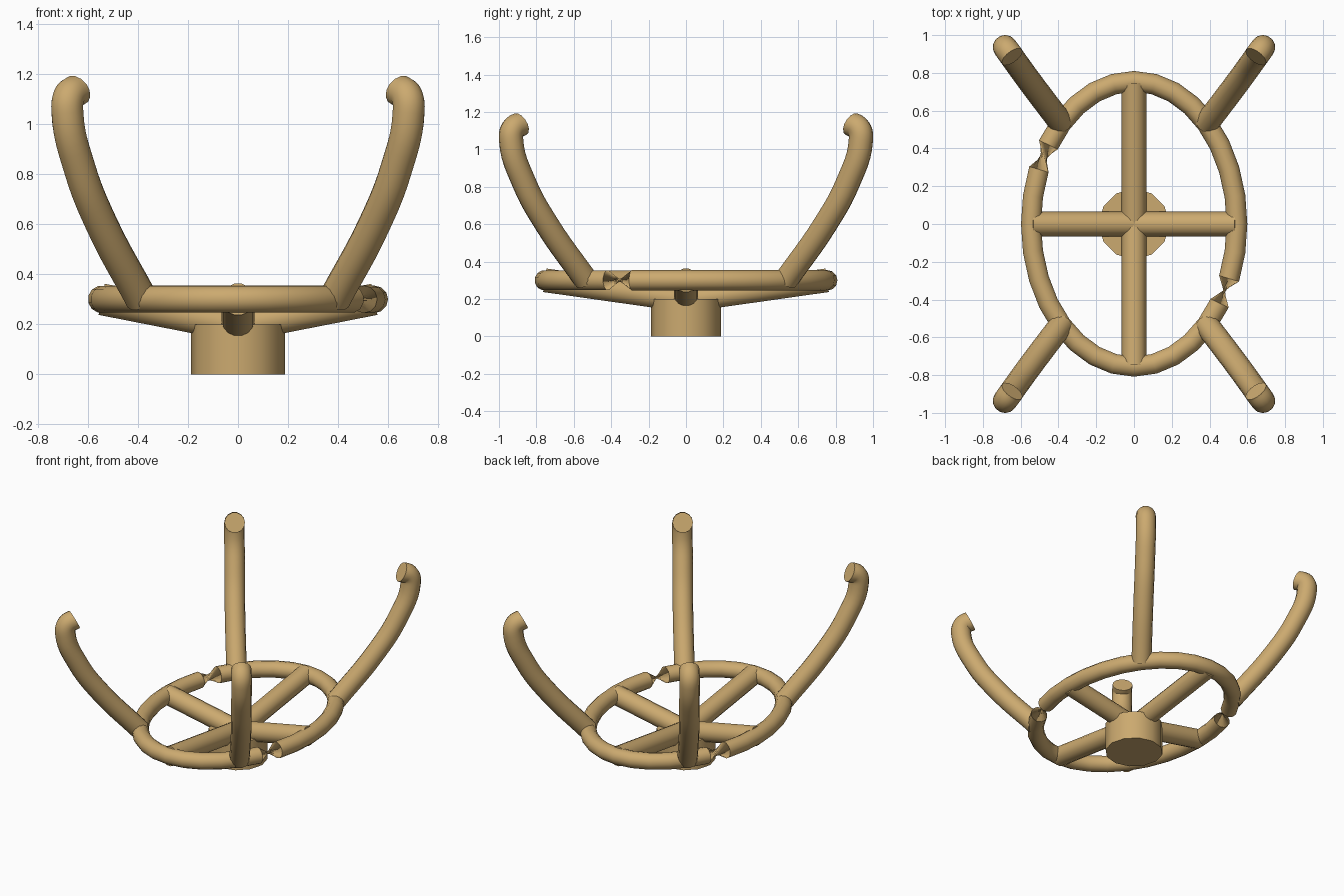
import bpy, bmesh, math
from mathutils import Vector

if "Cube" in bpy.data.objects:
    bpy.data.objects.remove(bpy.data.objects["Cube"])

mat = bpy.data.materials.new("tan")
mat.diffuse_color = (0.6, 0.4, 0.16, 1)
mat.use_nodes = True
mat.node_tree.nodes["Principled BSDF"].inputs["Base Color"].default_value = mat.diffuse_color


def finish(ob, mirror=(False, False)):
    bpy.ops.object.select_all(action='DESELECT')
    bpy.context.view_layer.objects.active = ob
    ob.select_set(True)
    if ob.type == 'CURVE':
        bpy.ops.object.convert(target='MESH')
        ob = bpy.context.object
    ob.data.materials.clear()
    ob.data.materials.append(mat)
    bpy.ops.object.shade_smooth_by_angle(angle=math.radians(50))
    if any(mirror):
        m = ob.modifiers.new("mirror", 'MIRROR')
        m.use_axis = (*mirror, False)
        m.use_mirror_merge = False


def tube(name, points, radius, mirror, steps=6):
    cu = bpy.data.curves.new(name, 'CURVE')
    cu.dimensions = '3D'
    cu.bevel_depth = radius
    cu.bevel_resolution = 5
    cu.use_fill_caps = True
    cu.resolution_u = steps
    sp = cu.splines.new('BEZIER')
    sp.bezier_points.add(len(points) - 1)
    for bp, p in zip(sp.bezier_points, points):
        bp.co = p
        bp.handle_left_type = bp.handle_right_type = 'AUTO'
    ob = bpy.data.objects.new(name, cu)
    bpy.context.collection.objects.link(ob)
    finish(ob, mirror)


# Oval ring, whose section twists abruptly at two opposite spots
A, B, R, N, M = 0.545, 0.755, 0.055, 32, 12
bm = bmesh.new()
loops = []
for i in range(N):
    t = 2 * math.pi * i / N
    c = Vector((A * math.cos(t), B * math.sin(t), 0.30))
    out = Vector((B * math.cos(t), A * math.sin(t), 0)).normalized()
    flip = math.radians(165) if 14 <= i <= 29 else 0
    loops.append([bm.verts.new(c + R * (math.cos(a) * out + math.sin(a) * Vector((0, 0, 1))))
                  for a in (2 * math.pi * j / M + flip for j in range(M))])
for i in range(N):
    p, q = loops[i], loops[(i + 1) % N]
    for j in range(M):
        k = (j + 1) % M
        bm.faces.new((p[j], q[j], q[k], p[k]))
bmesh.ops.recalc_face_normals(bm, faces=bm.faces)
me = bpy.data.meshes.new("oval_ring")
bm.to_mesh(me)
bm.free()
ring = bpy.data.objects.new("oval_ring", me)
bpy.context.collection.objects.link(ring)
finish(ring)

# Hub
bpy.ops.mesh.primitive_cylinder_add(vertices=12, radius=0.187, depth=0.2, location=(0, 0, 0.1))
hub = bpy.context.object
hub.name = "hub"
finish(hub)

# Spokes rising from hub to ring
tube("side_spokes", [(0, 0, 0.193), (A, 0, 0.30)], 0.065, (True, False), 1)
tube("front_back_spokes", [(0, 0, 0.193), (0, B, 0.30)], 0.065, (False, True), 1)

# Four curved arms with inward hooked tips
tube("arms", [(0.385, 0.534, 0.30), (0.545, 0.745, 0.60), (0.632, 0.865, 0.82),
              (0.682, 0.935, 1.05), (0.675, 0.925, 1.11), (0.645, 0.885, 1.135)],
     0.065, (True, True))
